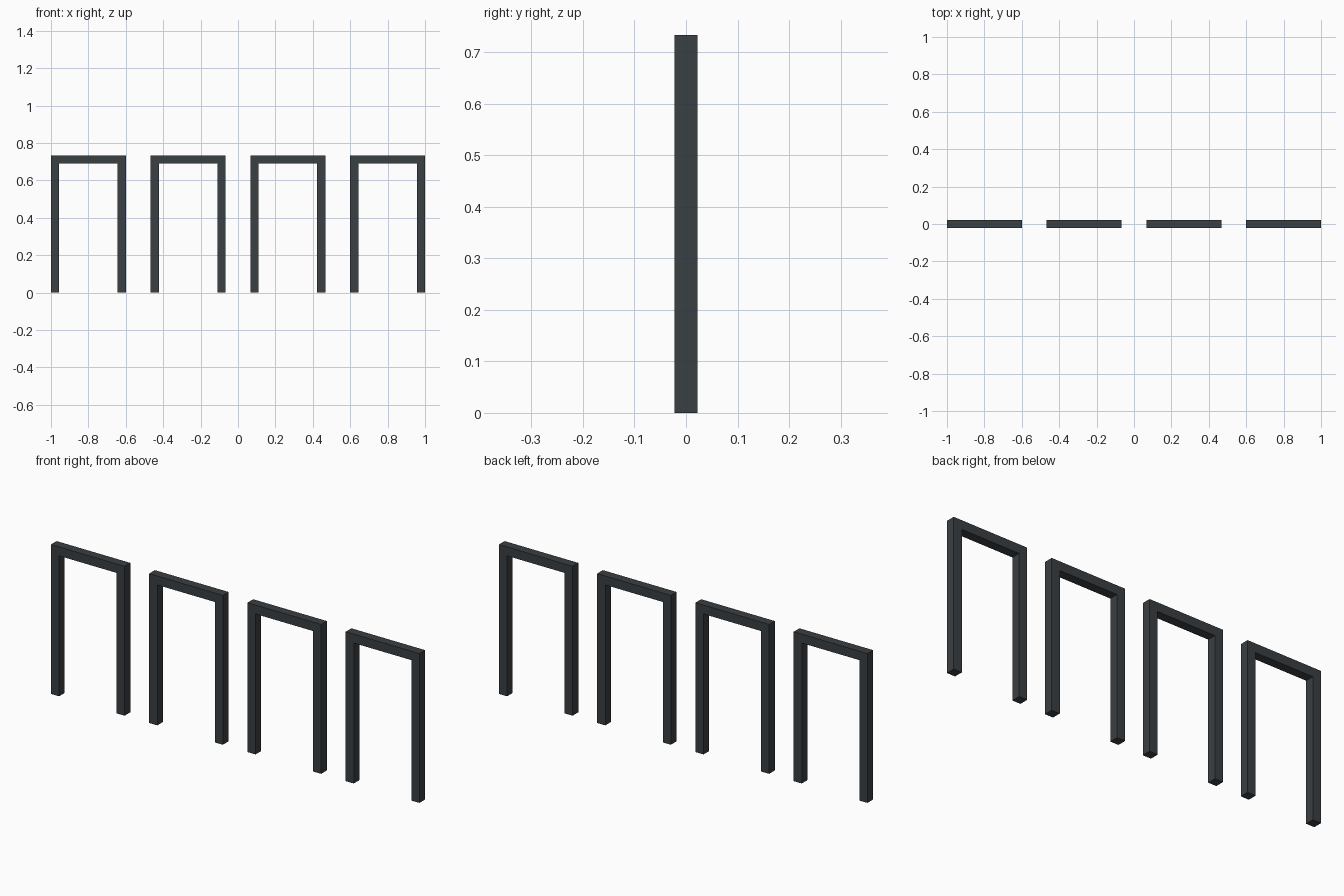
import bpy
import bmesh

cube = bpy.data.objects.get("Cube")
if cube:
    bpy.data.objects.remove(cube, do_unlink=True)

WIDTH, HEIGHT, BAR = 0.4, 0.733, 0.044
COUNT, SPACING = 4, 1.6 / 3

# Dark painted steel
steel = bpy.data.materials.new("dark grey steel")
steel.use_nodes = True
colour = (0.042, 0.050, 0.056, 1)
steel.diffuse_color = colour
steel.node_tree.nodes["Principled BSDF"].inputs["Base Color"].default_value = colour


def hoop_mesh():
    """Square-section hoop: an upside-down U profile extruded in depth."""
    w, i = WIDTH / 2, WIDTH / 2 - BAR
    top, under = HEIGHT, HEIGHT - BAR
    outline = [(-w, 0), (-i, 0), (-i, under), (i, under),
               (i, 0), (w, 0), (w, top), (-w, top)]
    bm = bmesh.new()
    front = bm.faces.new([bm.verts.new((x, -BAR / 2, z)) for x, z in outline])
    grown = bmesh.ops.extrude_face_region(bm, geom=[front], use_keep_orig=True)
    back = [v for v in grown["geom"] if isinstance(v, bmesh.types.BMVert)]
    bmesh.ops.translate(bm, verts=back, vec=(0, BAR, 0))
    bmesh.ops.recalc_face_normals(bm, faces=bm.faces)
    mesh = bpy.data.meshes.new("hoop")
    bm.to_mesh(mesh)
    bm.free()
    mesh.materials.append(steel)
    return mesh


# Row of four hoops sharing one mesh
mesh = hoop_mesh()
for n in range(COUNT):
    hoop = bpy.data.objects.new(f"hoop_{n + 1}", mesh)
    hoop.location.x = (n - (COUNT - 1) / 2) * SPACING
    bpy.context.collection.objects.link(hoop)
